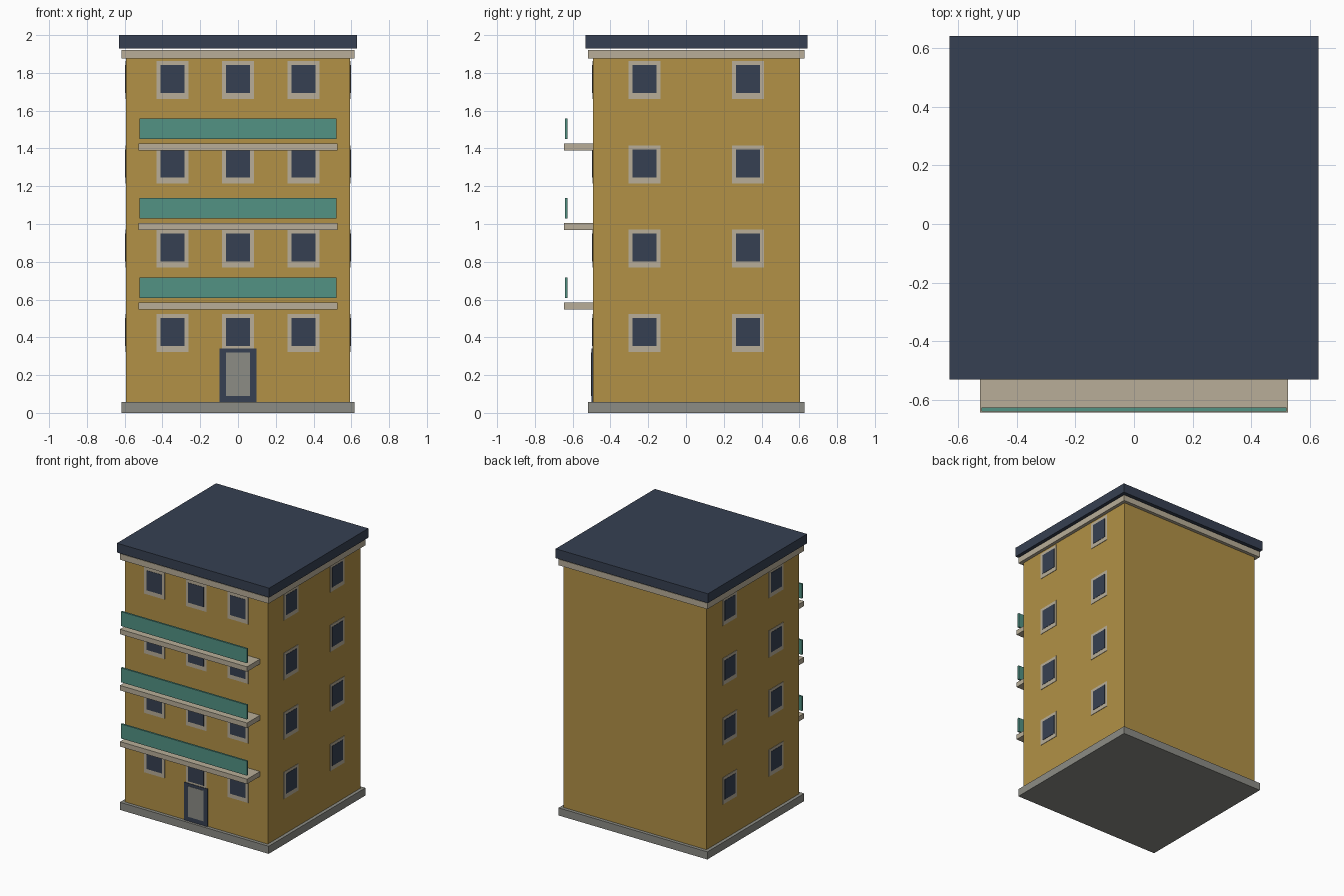
import bpy
import bmesh

cube = bpy.data.objects.get("Cube")
if cube:
    bpy.data.objects.remove(cube, do_unlink=True)


def material(name, rgb):
    mat = bpy.data.materials.new(name)
    mat.use_nodes = True
    color = (*rgb, 1.0)
    mat.diffuse_color = color
    mat.node_tree.nodes["Principled BSDF"].inputs["Base Color"].default_value = color
    return mat


OCHRE = material("ochre_wall", (0.445, 0.283, 0.061))
NAVY = material("dark_navy", (0.037, 0.051, 0.084))
CREAM = material("warm_cream", (0.479, 0.423, 0.314))
TEAL = material("teal_panel", (0.084, 0.287, 0.231))
GREY = material("stone_grey", (0.262, 0.262, 0.235))


def box(name, x, y, z, mat):
    """Box spanning the (low, high) pairs x, y and z."""
    bm = bmesh.new()
    bmesh.ops.create_cube(bm, size=1)
    for v in bm.verts:
        v.co = [span[0] if c < 0 else span[1] for c, span in zip(v.co, (x, y, z))]
    mesh = bpy.data.meshes.new(name)
    bm.to_mesh(mesh)
    bm.free()
    mesh.materials.append(mat)
    obj = bpy.data.objects.new(name, mesh)
    bpy.context.collection.objects.link(obj)
    return obj


WALL_X, FRONT, BACK = 0.592, -0.493, 0.603


def layer(name, overhang, z, mat):
    """Slab following the building outline with an overhang."""
    half = WALL_X + overhang
    return box(name, (-half, half), (FRONT - overhang, BACK + overhang), z, mat)


def plate(name, side, centre, half, z, depth, mat):
    """Thin plate on the front, left or right wall."""
    along = (centre - half, centre + half)
    if side == "front":
        return box(name, along, (FRONT - depth, FRONT), z, mat)
    sign = 1 if side == "left" else -1
    across = sorted((sign * WALL_X, sign * (WALL_X + depth)))
    return box(name, across, along, z, mat)


# Main body, plinth, cornice and floating roof slab
layer("walls", 0, (0.05, 1.88), OCHRE)
layer("plinth", 0.025, (0, 0.057), GREY)
layer("cornice", 0.025, (1.875, 1.92), CREAM)
layer("roof", 0.039, (1.93, 2.0), NAVY)

# Windows: a frame plate with a glass plate on it, four storeys
columns = {"front": (-0.347, 0, 0.347), "left": (-0.219, 0.329), "right": (-0.219, 0.329)}
for floor in range(4):
    low = 0.354 + 0.4463 * floor
    high = low + 0.149
    for side, centres in columns.items():
        for i, c in enumerate(centres):
            tag = f"{side}_{floor + 1}_{i + 1}"
            plate(f"window_frame_{tag}", side, c, 0.085, (low - 0.031, high + 0.021), 0.003, CREAM)
            plate(f"window_glass_{tag}", side, c, 0.064, (low, high), 0.005, NAVY)

# Balconies: a slab and a raised parapet panel on the upper storeys
for floor in range(3):
    low = 0.547 + 0.421 * floor
    box(f"balcony_slab_{floor + 1}", (-0.527, 0.527), (-0.645, FRONT), (low, low + 0.037), CREAM)
    box(f"balcony_panel_{floor + 1}", (-0.522, 0.522), (-0.641, -0.627),
        (low + 0.061, low + 0.169), TEAL)

# Entrance door
plate("door_frame", "front", 0, 0.098, (0.057, 0.34), 0.007, NAVY)
plate("door_leaf", "front", 0, 0.064, (0.09, 0.319), 0.009, GREY)
